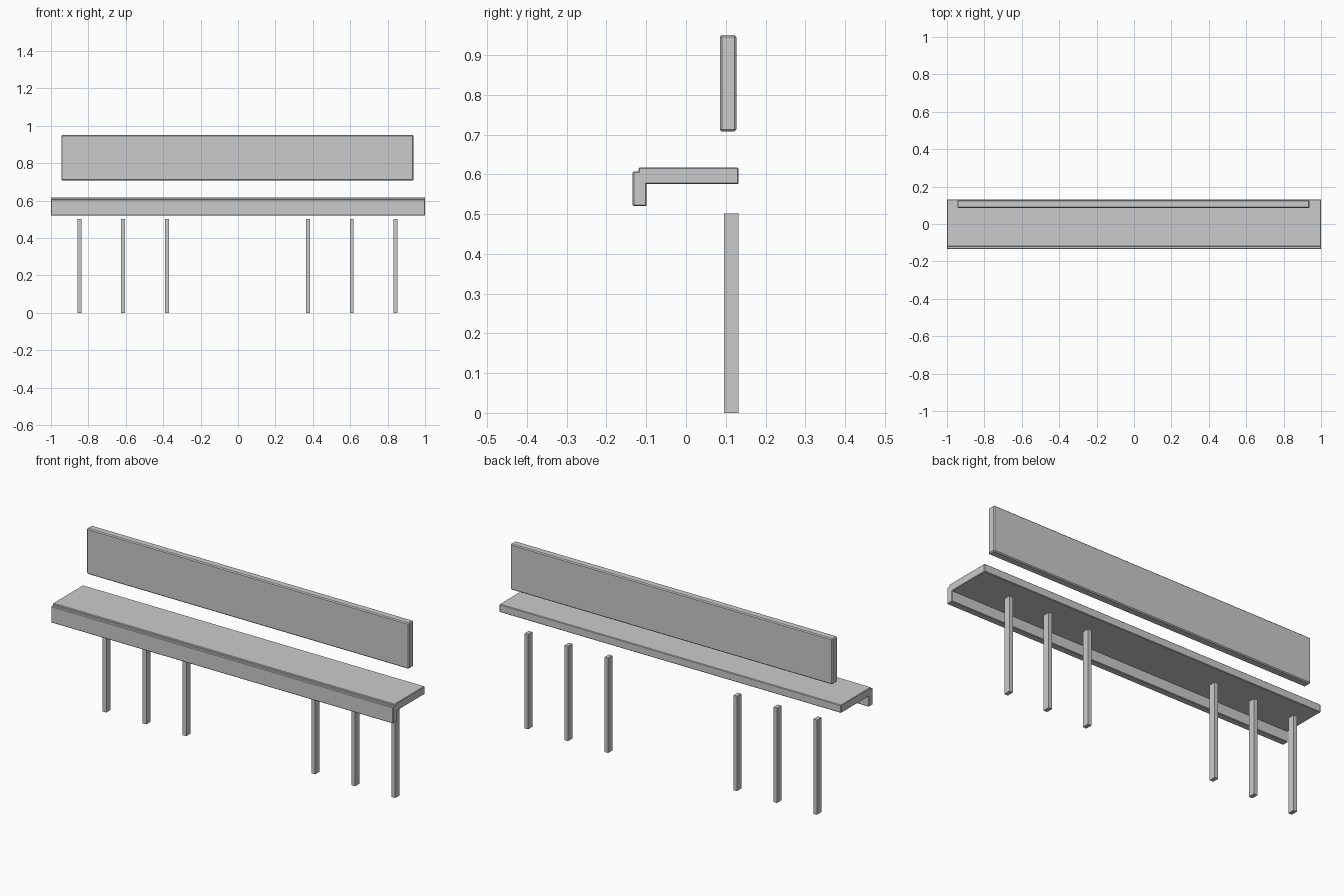
import bpy, bmesh

if "Cube" in bpy.data.objects:
    bpy.data.objects.remove(bpy.data.objects["Cube"])

def prism(name, profile, x0, x1, bevel=0.0):
    """Extrude a (y, z) profile along x and chamfer its convex edges."""
    bm = bmesh.new()
    face = bm.faces.new([bm.verts.new((x0, y, z)) for y, z in profile])
    ext = bmesh.ops.extrude_face_region(bm, geom=[face])
    verts = [g for g in ext["geom"] if isinstance(g, bmesh.types.BMVert)]
    bmesh.ops.translate(bm, verts=verts, vec=(x1 - x0, 0, 0))
    bmesh.ops.recalc_face_normals(bm, faces=bm.faces[:])
    bm.normal_update()
    if bevel:
        edges = [e for e in bm.edges if e.is_convex]
        bmesh.ops.bevel(bm, geom=edges, offset=bevel, segments=1,
                        profile=0.5, affect='EDGES')
    mesh = bpy.data.meshes.new(name)
    bm.to_mesh(mesh)
    bm.free()
    obj = bpy.data.objects.new(name, mesh)
    bpy.context.collection.objects.link(obj)
    return obj

def rect(y0, y1, z0, z1):
    return [(y0, z0), (y1, z0), (y1, z1), (y0, z1)]

# Legs and backrest sit a hair left of the seat centre
CX = -0.003

# Seat with stepped front lip
seat_profile = [(-0.134, 0.520), (-0.099, 0.520), (-0.099, 0.575),
                (0.132, 0.575), (0.132, 0.617), (-0.120, 0.617),
                (-0.120, 0.607), (-0.134, 0.607)]
prism("seat", seat_profile, -1.0, 1.0, 0.003)

# Backrest board
prism("backrest", rect(0.085, 0.127, 0.708, 0.950), CX - 0.942, CX + 0.942, 0.005)

# Two groups of three rear legs
for side, label in ((-1, "left"), (1, "right")):
    for i, d in enumerate((0.377, 0.611, 0.845)):
        x = CX + side * d
        prism(f"leg_{label}_{i + 1}", rect(0.096, 0.132, 0.0, 0.501), x - 0.0105, x + 0.0105)
